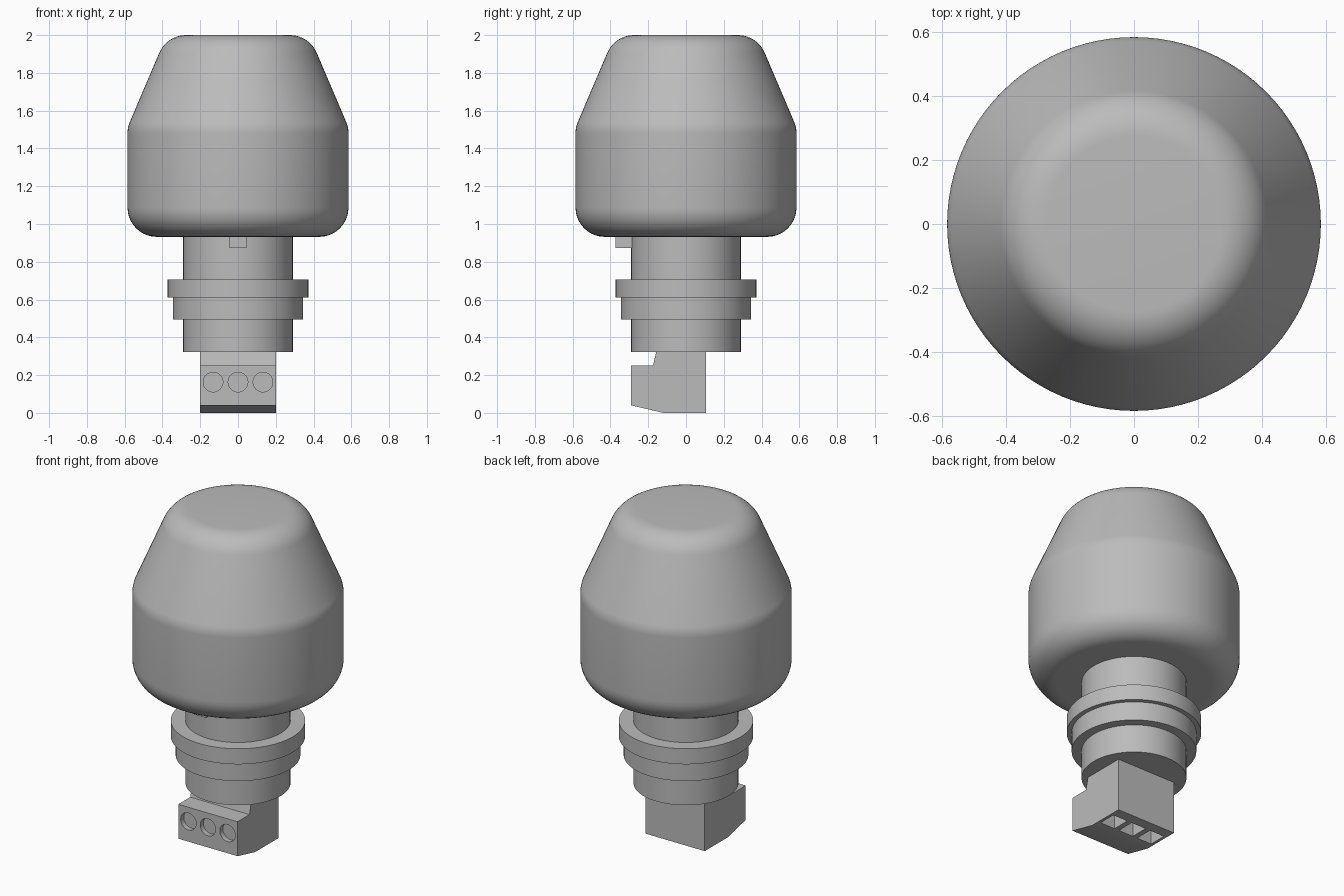
import bpy, bmesh, math
from mathutils import Vector, Matrix

old = bpy.data.objects.get("Cube")
if old:
    bpy.data.objects.remove(old, do_unlink=True)

grey = bpy.data.materials.new("plain grey")
grey.use_nodes = True
grey.diffuse_color = (0.5, 0.5, 0.5, 1)
grey.node_tree.nodes["Principled BSDF"].inputs["Base Color"].default_value = (0.5, 0.5, 0.5, 1)


def finish(bm, name):
    bmesh.ops.recalc_face_normals(bm, faces=bm.faces)
    mesh = bpy.data.meshes.new(name)
    bm.to_mesh(mesh)
    bm.free()
    mesh.materials.append(grey)
    obj = bpy.data.objects.new(name, mesh)
    bpy.context.collection.objects.link(obj)
    return obj


def activate(obj):
    bpy.ops.object.select_all(action='DESELECT')
    obj.select_set(True)
    bpy.context.view_layer.objects.active = obj


def smooth(obj):
    activate(obj)
    bpy.ops.object.shade_smooth_by_angle(angle=math.radians(30))


def fillet(before, corner, after, radius, steps=10):
    """Points of a round that replaces a profile corner."""
    a, c, b = Vector(before), Vector(corner), Vector(after)
    u, v = (a - c).normalized(), (b - c).normalized()
    half = u.angle(v) / 2
    centre = c + (u + v).normalized() * radius / math.sin(half)
    start = c + u * radius / math.tan(half) - centre
    end = c + v * radius / math.tan(half) - centre
    sweep = math.pi - 2 * half
    return [centre + (start * math.sin((1 - t) * sweep) + end * math.sin(t * sweep)) / math.sin(sweep)
            for t in (i / steps for i in range(steps + 1))]


def lathe(name, profile, closed=False, segments=96):
    """Spin (radius, height) points about the z axis."""
    bm = bmesh.new()
    verts = [bm.verts.new((r, 0, z)) for r, z in profile]
    pairs = list(zip(verts, verts[1:] + verts[:1] if closed else verts[1:]))
    edges = [bm.edges.new(p) for p in pairs]
    bmesh.ops.spin(bm, geom=verts + edges, cent=(0, 0, 0), axis=(0, 0, 1),
                   angle=math.tau, steps=segments, use_merge=True)
    bmesh.ops.remove_doubles(bm, verts=bm.verts, dist=1e-5)
    obj = finish(bm, name)
    smooth(obj)
    return obj


def ring(name, inner, outer, low, high):
    return lathe(name, [(inner, low), (outer, low), (outer, high), (inner, high)], closed=True)


def box(name, size, centre):
    bm = bmesh.new()
    bmesh.ops.create_cube(bm, size=1, matrix=Matrix.Translation(centre) @ Matrix.Diagonal((*size, 1)))
    return finish(bm, name)


def cut(target, cutter):
    activate(target)
    mod = target.modifiers.new("cut", 'BOOLEAN')
    mod.operation = 'DIFFERENCE'
    mod.solver = 'EXACT'
    mod.object = cutter
    bpy.ops.object.modifier_apply(modifier=mod.name)
    bpy.data.objects.remove(cutter, do_unlink=True)


# Mushroom head: rounded base, straight wall, tapering shoulder, rounded top
corners = [(0, 0.932), (0.585, 0.932), (0.585, 1.512), (0.377, 2.0), (0, 2.0)]
outline = [corners[0]]
for trio in zip(corners, corners[1:], corners[2:]):
    outline += [tuple(p) for p in fillet(*trio, 0.155)]
outline.append(corners[-1])
lathe("head", outline)

# Neck with its stepped rings and locating tab
lathe("neck", [(0, 0.322), (0.29, 0.322), (0.29, 0.932), (0, 0.932)])
ring("lower_ring", 0.29, 0.345, 0.495, 0.61)
ring("collar", 0.29, 0.372, 0.61, 0.705)
box("locating_tab", (0.09, 0.095, 0.06), (0, -0.3245, 0.904))

# Terminal block: side profile extruded across x
side = [(-0.29, 0.04), (-0.12, 0), (0.105, 0), (0.105, 0.322),
        (-0.158, 0.322), (-0.175, 0.25), (-0.29, 0.25)]
bm = bmesh.new()
face = bm.faces.new([bm.verts.new((-0.2, y, z)) for y, z in side])
grown = bmesh.ops.extrude_face_region(bm, geom=[face])["geom"]
bmesh.ops.translate(bm, vec=(0.4, 0, 0),
                    verts=[v for v in grown if isinstance(v, bmesh.types.BMVert)])
block = finish(bm, "terminal_block")

# Screw recesses in the front and wire openings underneath
for x in (-0.132, 0, 0.132):
    bm = bmesh.new()
    place = Matrix.Translation((x, -0.29, 0.163)) @ Matrix.Rotation(math.pi / 2, 4, 'X')
    bmesh.ops.create_cone(bm, cap_ends=True, segments=40, radius1=0.052, radius2=0.052,
                          depth=0.06, matrix=place)
    cut(block, finish(bm, "screw_cutter"))
    cut(block, box("wire_cutter", (0.1, 0.11, 0.2), (x, -0.015, 0)))
smooth(block)
